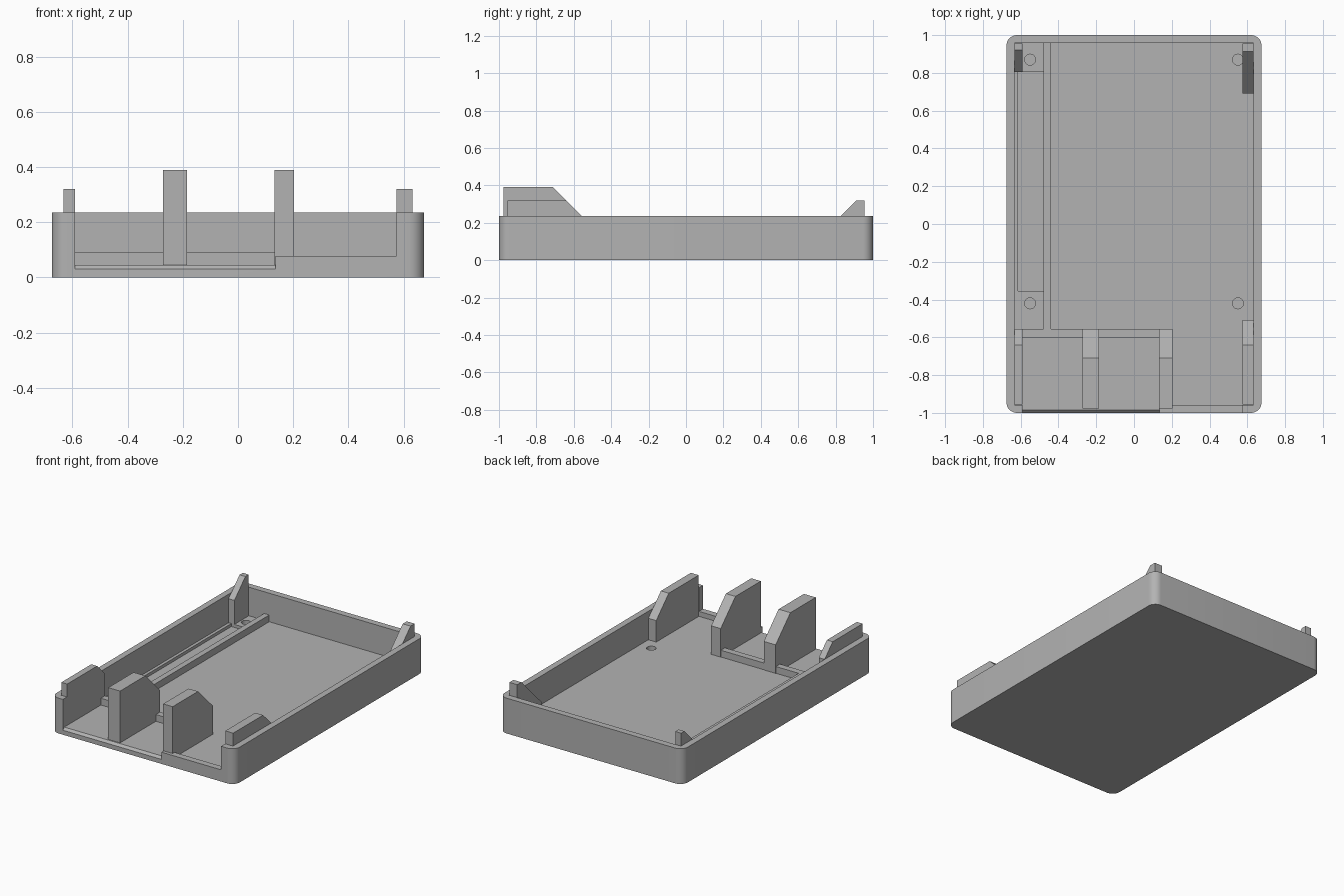
import bpy, bmesh, math

default = bpy.data.objects.get("Cube")
if default:
    bpy.data.objects.remove(default, do_unlink=True)

grey = bpy.data.materials.new("plain grey")
grey.use_nodes = True
colour = (0.45, 0.45, 0.45, 1)
grey.diffuse_color = colour
grey.node_tree.nodes["Principled BSDF"].inputs["Base Color"].default_value = colour


def finish(name, bm):
    bmesh.ops.recalc_face_normals(bm, faces=bm.faces)
    mesh = bpy.data.meshes.new(name)
    bm.to_mesh(mesh)
    bm.free()
    mesh.materials.append(grey)
    obj = bpy.data.objects.new(name, mesh)
    bpy.context.collection.objects.link(obj)
    return obj


def prism(name, profile, x0, x1):
    """Extrude a (y, z) profile from x0 to x1."""
    bm = bmesh.new()
    face = bm.faces.new([bm.verts.new((x0, y, z)) for y, z in profile])
    new = bmesh.ops.extrude_face_region(bm, geom=[face])["geom"]
    verts = [v for v in new if isinstance(v, bmesh.types.BMVert)]
    bmesh.ops.translate(bm, verts=verts, vec=(x1 - x0, 0, 0))
    return finish(name, bm)


def box(name, x0, x1, y0, y1, z0, z1):
    return prism(name, [(y0, z0), (y1, z0), (y1, z1), (y0, z1)], x0, x1)


def cut(target, cutter):
    cutter.hide_render = True
    mod = target.modifiers.new("cut", 'BOOLEAN')
    mod.operation, mod.solver, mod.object = 'DIFFERENCE', 'EXACT', cutter
    bpy.context.view_layer.objects.active = target
    bpy.ops.object.modifier_apply(modifier=mod.name)
    bpy.data.objects.remove(cutter, do_unlink=True)


FLOOR, RIM = 0.045, 0.235

# Tray with rounded upright corners
tray = box("tray", -0.675, 0.675, -1, 1, 0, RIM)
bm = bmesh.new()
bm.from_mesh(tray.data)
upright = [e for e in bm.edges if abs(e.verts[0].co.z - e.verts[1].co.z) > 0.1]
bmesh.ops.bevel(bm, geom=upright, offset=0.055, segments=8, profile=0.5, affect='EDGES')
bm.to_mesh(tray.data)
bm.free()

# Inside, front openings and the side pocket
cut(tray, box("cavity_cutter", -0.633, 0.633, -0.957, 0.957, FLOOR, 0.5))
cut(tray, prism("port_cutter", [(-1.03, 0), (-0.985, FLOOR), (-0.9, FLOOR),
                                (-0.9, 0.5), (-1.03, 0.5)], -0.59, 0.136))
cut(tray, box("sill_cutter", 0.13, 0.575, -1.1, -0.9, 0.078, 0.5))
cut(tray, box("pocket_cutter", -0.613, -0.478, -0.355, 0.805, 0.025, 0.5))

# Blind screw holes
for x in (-0.55, 0.55):
    for y in (-0.42, 0.87):
        bm = bmesh.new()
        bmesh.ops.create_cone(bm, cap_ends=True, segments=32, radius1=0.029,
                              radius2=0.029, depth=0.1)
        bmesh.ops.translate(bm, verts=bm.verts, vec=(x, y, 0.065))
        cut(tray, finish("hole_cutter", bm))

bpy.ops.object.select_all(action='DESELECT')
tray.select_set(True)
bpy.context.view_layer.objects.active = tray
bpy.ops.object.shade_smooth_by_angle(angle=math.radians(30))

# Low ridges on the floor
box("cross_ridge", -0.633, 0.203, -0.6, -0.557, FLOOR, 0.09)
box("long_ridge", -0.478, -0.44, -0.557, 0.957, FLOOR, 0.09)


# Upright supports with a sloped inner top corner
def support(name, x0, x1, outer, shoulder, inner, top):
    drop = top - abs(shoulder - inner)
    prism(name, [(outer, FLOOR), (inner, FLOOR), (inner, drop),
                 (shoulder, top), (outer, top)], x0, x1)


support("divider_right", -0.272, -0.185, -0.977, -0.71, -0.555, 0.39)
support("divider_left", 0.133, 0.203, -0.977, -0.71, -0.555, 0.39)
support("front_clip_right", -0.633, -0.59, -0.955, -0.64, -0.555, 0.32)
support("front_clip_left", 0.575, 0.633, -0.955, -0.64, -0.508, 0.32)
support("back_clip_right", -0.633, -0.59, 0.955, 0.92, 0.805, 0.32)
support("back_clip_left", 0.575, 0.633, 0.955, 0.912, 0.692, 0.32)
